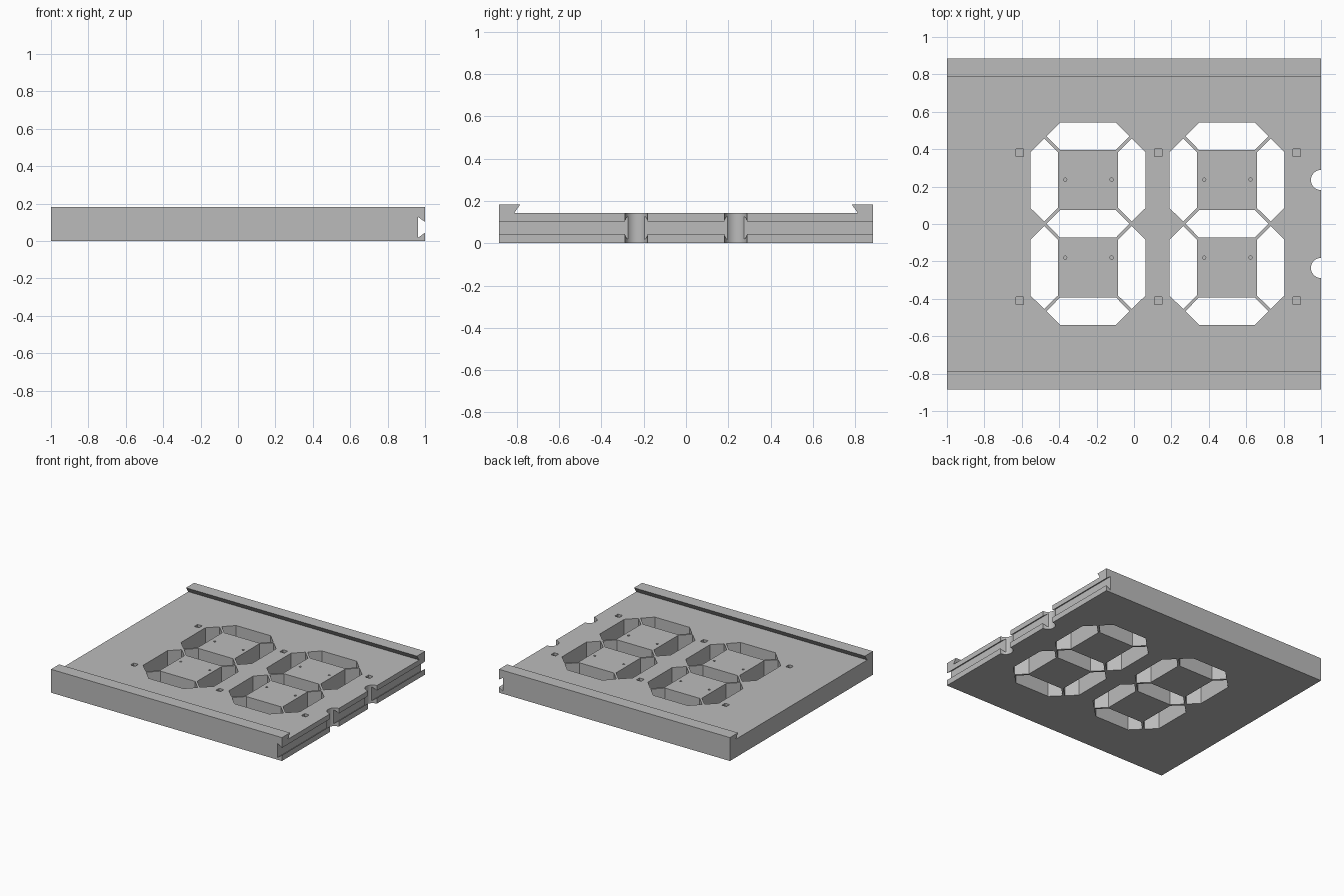
import bpy, bmesh, math

if "Cube" in bpy.data.objects:
    bpy.data.objects.remove(bpy.data.objects["Cube"])

grey = bpy.data.materials.new("plain grey")
grey.diffuse_color = (0.5, 0.5, 0.5, 1)
grey.use_nodes = True
grey.node_tree.nodes["Principled BSDF"].inputs["Base Color"].default_value = grey.diffuse_color


def prism(bm, pts, direction):
    """Extrude a closed 3D outline along a direction."""
    face = bm.faces.new([bm.verts.new(p) for p in pts])
    out = bmesh.ops.extrude_face_region(bm, geom=[face])
    verts = [g for g in out["geom"] if isinstance(g, bmesh.types.BMVert)]
    bmesh.ops.translate(bm, verts=verts, vec=direction)


def up(bm, outline, z0, z1):
    prism(bm, [(x, y, z0) for x, y in outline], (0, 0, z1 - z0))


def circle(cx, cy, r, n):
    return [(cx + r * math.cos(2 * math.pi * i / n),
             cy + r * math.sin(2 * math.pi * i / n)) for i in range(n)]


def finish(bm, name):
    bmesh.ops.recalc_face_normals(bm, faces=bm.faces)
    mesh = bpy.data.meshes.new(name)
    bm.to_mesh(mesh)
    bm.free()
    mesh.materials.append(grey)
    ob = bpy.data.objects.new(name, mesh)
    bpy.context.collection.objects.link(ob)
    return ob


TOP, RAIL, HALF = 0.142, 0.183, 0.885

# Panel with two undercut rails, as one profile along x
bm = bmesh.new()
half = [(HALF, 0), (HALF, RAIL), (0.785, RAIL), (0.813, TOP)]
profile = half + [(-y, z) for y, z in reversed(half)]
prism(bm, [(-1, y, z) for y, z in profile], (2, 0, 0))
panel = finish(bm, "display_panel")

# Dovetail groove along the right edge
bm = bmesh.new()
groove = [(0.963, 0.018), (0.963, 0.128), (1.0, 0.102), (1.05, 0.102),
          (1.05, 0.044), (1.0, 0.044)]
prism(bm, [(x, -1, z) for x, z in groove], (0, 2, 0))
cutters = [finish(bm, "groove_cutter")]

# Half-round notches in the right edge
bm = bmesh.new()
for y in (-0.235, 0.235):
    up(bm, circle(1, y, 0.054, 32), -0.1, 0.3)
cutters.append(finish(bm, "notch_cutter"))

# Seven-segment windows, one pair of digits
bm = bmesh.new()
for cx in (-0.246, 0.497):
    for cy in (0.469, 0.001, -0.466):
        up(bm, [(cx - 0.222, cy), (cx - 0.15, cy - 0.073), (cx + 0.15, cy - 0.073),
                (cx + 0.222, cy), (cx + 0.15, cy + 0.073), (cx - 0.15, cy + 0.073)],
           -0.1, 0.3)
    for sx in (-0.234, 0.234):
        for cy in (0.235, -0.233):
            x = cx + sx
            up(bm, [(x, cy - 0.222), (x + 0.073, cy - 0.15), (x + 0.073, cy + 0.15),
                    (x, cy + 0.222), (x - 0.073, cy + 0.15), (x - 0.073, cy - 0.15)],
               -0.1, 0.3)
    # Pin holes inside each digit loop
    for dx in (-0.122, 0.126):
        for y in (0.237, -0.18):
            up(bm, circle(cx + dx, y, 0.009, 12), 0.06, 0.3)
# Shallow square pockets beside the digits
for x in (-0.61, 0.13, 0.87):
    for y in (0.38, -0.41):
        up(bm, [(x - 0.02, y - 0.02), (x + 0.02, y - 0.02),
                (x + 0.02, y + 0.02), (x - 0.02, y + 0.02)], TOP - 0.02, 0.3)
cutters.append(finish(bm, "window_cutter"))

# Cut everything, then drop the cutters
bpy.context.view_layer.objects.active = panel
panel.select_set(True)
for c in cutters:
    m = panel.modifiers.new(c.name, 'BOOLEAN')
    m.operation, m.solver, m.object = 'DIFFERENCE', 'EXACT', c
    bpy.ops.object.modifier_apply(modifier=m.name)
    bpy.data.objects.remove(c)
bpy.ops.object.shade_smooth_by_angle(angle=math.radians(25))
